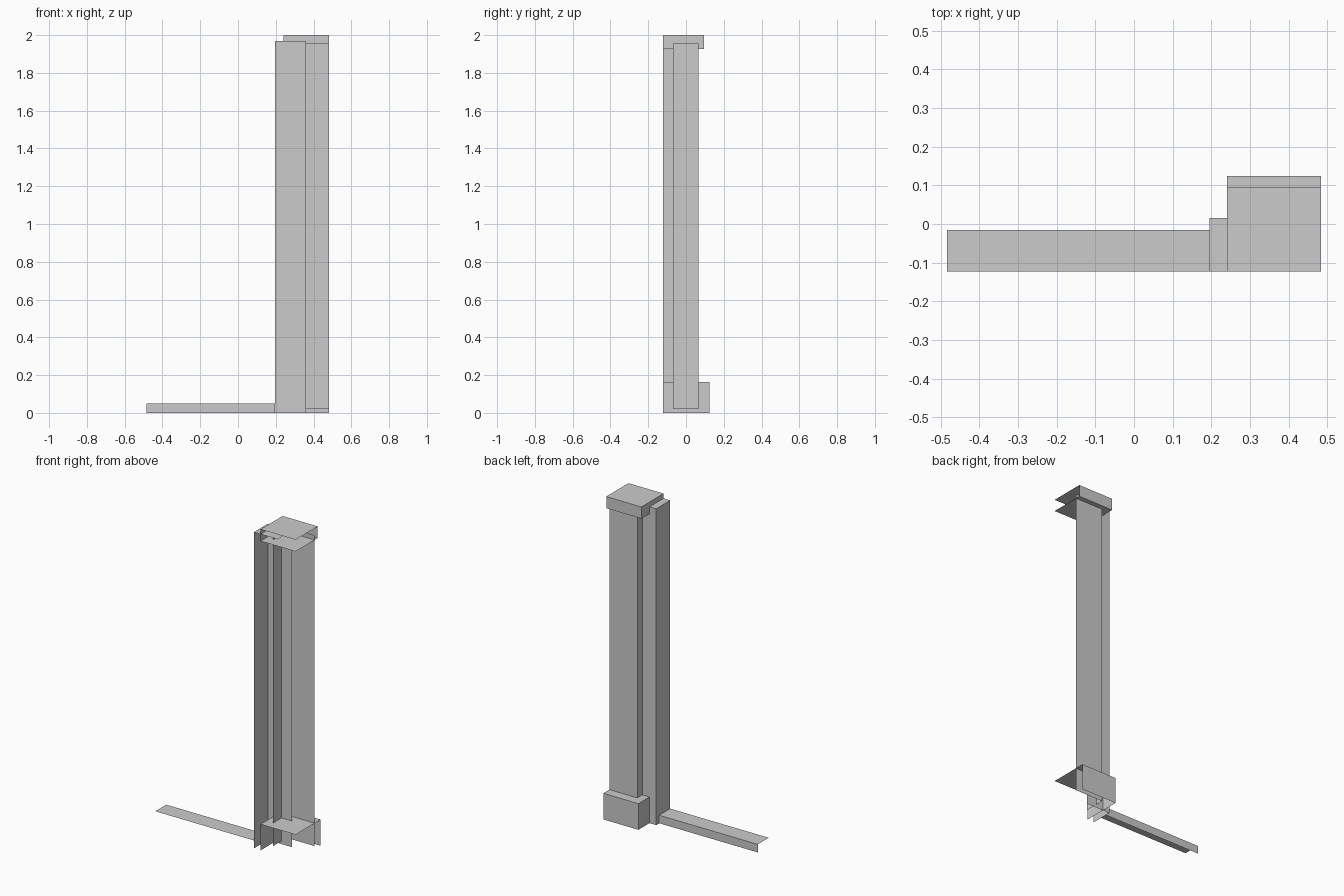
import bpy
import bmesh

if "Cube" in bpy.data.objects:
    bpy.data.objects.remove(bpy.data.objects["Cube"])

FRONT = -0.123   # cut plane where every part is left open
RIGHT = 0.483    # cut plane at the right end


def open_box(name, x0, x1, y1, z0, z1, keep, y0=FRONT):
    """Box that keeps only the named sides; the rest stay open."""
    v = [(x, y, z) for x in (x0, x1) for y in (y0, y1) for z in (z0, z1)]
    sides = {"left": (0, 1, 3, 2), "back": (2, 3, 7, 6),
             "top": (1, 5, 7, 3), "bottom": (0, 2, 6, 4)}
    bm = bmesh.new()
    bv = [bm.verts.new(c) for c in v]
    for side in keep:
        bm.faces.new([bv[i] for i in sides[side]])
    bmesh.ops.delete(bm, geom=[p for p in bm.verts if not p.link_faces],
                     context='VERTS')
    mesh = bpy.data.meshes.new(name)
    bm.to_mesh(mesh)
    bm.free()
    obj = bpy.data.objects.new(name, mesh)
    bpy.context.collection.objects.link(obj)
    return obj


# Low sill running to the left
open_box("door_sill", -0.484, 0.195, -0.015, 0, 0.05, ("top", "back"))

# Tall inner jamb
open_box("door_jamb", 0.195, 0.36, 0.015, 0, 1.97, ("left", "back", "top"))

# Pilaster shaft, set through the jamb
open_box("pilaster_shaft", 0.29, RIGHT, 0.065, 0.02, 1.955,
         ("left", "back"), y0=-0.07)

# Pilaster base block
open_box("pilaster_base", 0.241, RIGHT, 0.124, 0, 0.163,
         ("left", "back", "top"))

# Pilaster cap
open_box("pilaster_cap", 0.241, RIGHT, 0.095, 1.927, 2.0,
         ("left", "back", "top", "bottom"))
